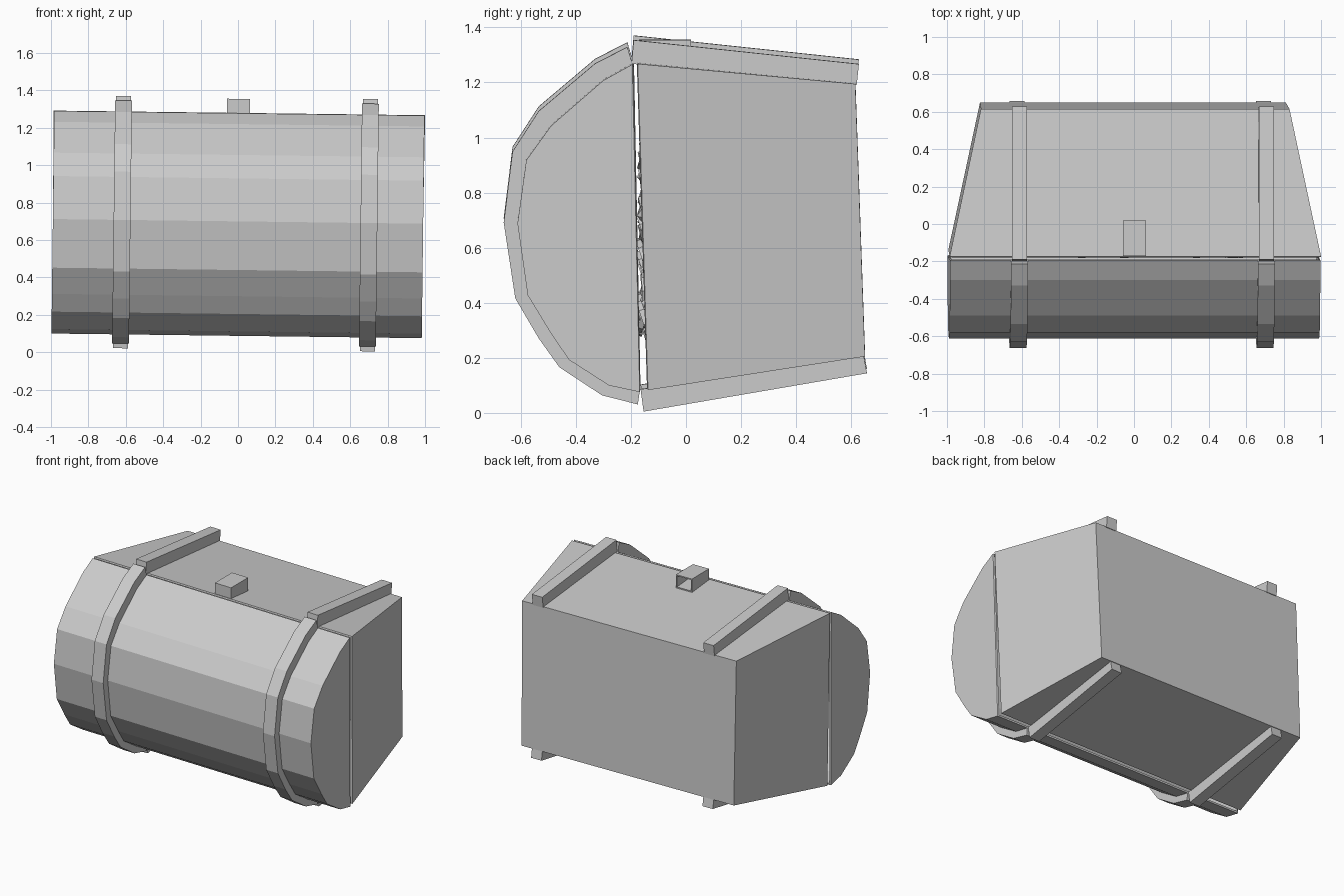
import bpy, bmesh, math, random
from mathutils import Vector, Matrix

random.seed(4)
old = bpy.data.objects.get("Cube")
if old:
    bpy.data.objects.remove(old, do_unlink=True)

grey = bpy.data.materials.new("plain grey")
grey.use_nodes = True
grey.diffuse_color = (0.6, 0.6, 0.6, 1)
grey.node_tree.nodes["Principled BSDF"].inputs["Base Color"].default_value = (0.6, 0.6, 0.6, 1)

# The whole chest leans slightly sideways
PIVOT = Matrix.Translation((0, 0, 0.69))
LEAN = PIVOT @ Matrix.Rotation(0.0125, 4, 'Y') @ PIVOT.inverted()


def finish(name, bm, wall=0):
    bmesh.ops.recalc_face_normals(bm, faces=bm.faces)
    mesh = bpy.data.meshes.new(name)
    bm.to_mesh(mesh)
    bm.free()
    mesh.transform(LEAN)
    mesh.materials.append(grey)
    ob = bpy.data.objects.new(name, mesh)
    bpy.context.collection.objects.link(ob)
    if wall:
        mod = ob.modifiers.new("wall", 'SOLIDIFY')
        mod.thickness = wall
        mod.offset = -1
    return ob


def prism(name, profile, x0, x1, open_side=None, taper=None, wall=0):
    """Extrude a (y, z) profile along x; taper(y) scales x, open_side drops one face."""
    bm = bmesh.new()
    ends = []
    for x in (x0, x1):
        ends.append([bm.verts.new((x * (taper(y) if taper else 1), y, z)) for y, z in profile])
    n = len(profile)
    for i in range(n):
        j = (i + 1) % n
        if i != open_side:
            bm.faces.new((ends[0][i], ends[0][j], ends[1][j], ends[1][i]))
    for end in ends:
        bm.faces.new(end)
    return finish(name, bm, wall)


# Rounded lid, open towards the body
arc = [(-0.195, 1.278), (-0.3, 1.22), (-0.49, 1.055), (-0.58, 0.93), (-0.612, 0.70),
       (-0.575, 0.44), (-0.49, 0.30), (-0.425, 0.205), (-0.28, 0.112), (-0.168, 0.088)]
prism("lid", arc, -0.99, 0.99, open_side=len(arc) - 1, wall=0.015)

# Body narrowing towards its base, open towards the lid
body = [(-0.175, 1.28), (0.615, 1.205), (0.65, 0.215), (-0.138, 0.095)]
prism("body", body, -0.99, 0.99, open_side=3, wall=0.015,
      taper=lambda y: 1 - 0.17 * (y + 0.16) / 0.79)

# Lid bands follow the curve
outer = [(-0.213, 1.338), (-0.33, 1.278), (-0.535, 1.105), (-0.63, 0.958), (-0.662, 0.70),
         (-0.62, 0.425), (-0.535, 0.28), (-0.46, 0.175), (-0.305, 0.073), (-0.175, 0.04)]


def band(name, x0, x1):
    bm = bmesh.new()
    rows = [[bm.verts.new((x, y, z)) for x, (y, z) in
             ((x0, a), (x1, a), (x1, b), (x0, b))] for a, b in zip(outer, arc)]
    for p, q in zip(rows, rows[1:]):
        for i in range(4):
            j = (i + 1) % 4
            bm.faces.new((p[i], p[j], q[j], q[i]))
    bm.faces.new(rows[0])
    bm.faces.new(rows[-1])
    finish(name, bm)


# Straps above and below the body
top_strap = [(-0.19, 1.363), (0.628, 1.276), (0.62, 1.2), (-0.198, 1.277)]
low_strap = [(-0.165, 0.095), (0.645, 0.22), (0.657, 0.153), (-0.154, 0.014)]
for side, x in (("right", -0.62), ("left", 0.7)):
    band(side + "_lid_band", x - 0.045, x + 0.045)
    prism(side + "_top_strap", top_strap, x - 0.04, x + 0.04)
    prism(side + "_bottom_strap", low_strap, x - 0.04, x + 0.04)

# Latch, hollow at the far end
prism("latch", [(-0.17, 1.355), (0.018, 1.355), (0.018, 1.262), (-0.17, 1.278)],
      -0.067, 0.057, open_side=1, wall=0.012)

# Contents: a heap of coins and lumps showing through the gap
bm = bmesh.new()
for i in range(46):
    x, z = random.uniform(-0.65, 0.62), random.uniform(0.3, 0.95)
    turn = Matrix.Rotation(random.uniform(-0.35, 0.35), 4, 'X') @ Matrix.Rotation(random.uniform(0, 3), 4, 'Z')
    if i % 3:
        place = Matrix.Translation((x, -0.15, z)) @ Matrix.Rotation(math.pi / 2, 4, 'X') @ turn
        bmesh.ops.create_cone(bm, cap_ends=True, segments=8, radius1=0.07, radius2=0.07,
                              depth=0.02, matrix=place)
    else:
        place = Matrix.Translation((x, -0.11, z)) @ turn
        bmesh.ops.create_icosphere(bm, subdivisions=1, radius=0.07, matrix=place)
finish("contents", bm)
